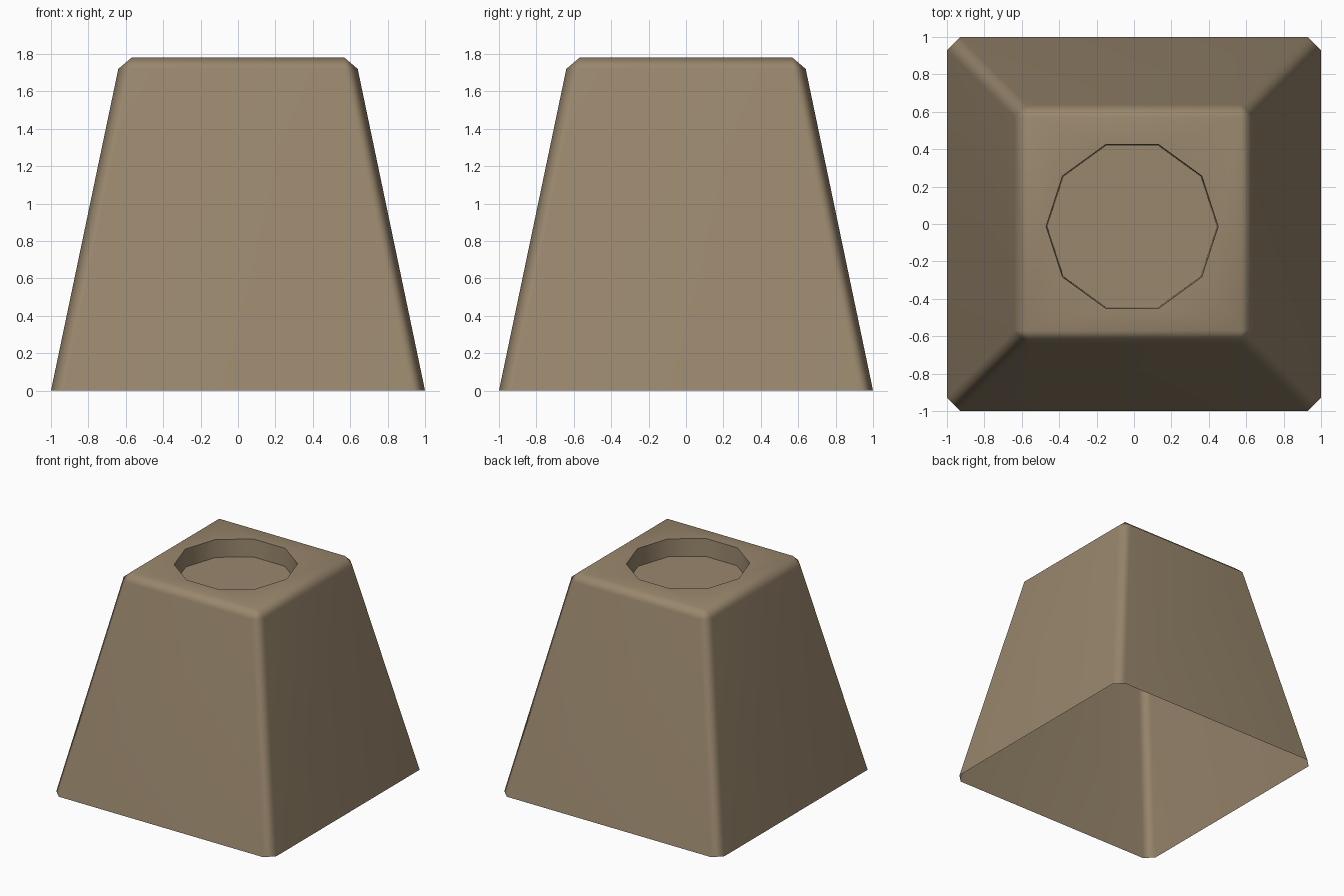
import bpy, bmesh, math

if "Cube" in bpy.data.objects:
    bpy.data.objects.remove(bpy.data.objects["Cube"])

TOP_Z, SHOULDER_Z, BEVEL = 1.78, 1.72, 0.07
TOP_HALF = 0.57
HOLE_R, HOLE_DEPTH, HOLE_X, HOLE_Y = 0.46, 0.145, -0.01, -0.013

bm = bmesh.new()


def quarter_turns(points, z):
    """Repeat points four times around z."""
    out = []
    for k in range(4):
        c, s = (1, 0, -1, 0)[k], (0, 1, 0, -1)[k]
        out += [bm.verts.new((c * x - s * y, s * x + c * y, z)) for x, y in points]
    return out


def chamfered_ring(half, z):
    return quarter_turns([(half, BEVEL - half), (half, half - BEVEL)], z)


def decagon(r, z):
    return [bm.verts.new((HOLE_X + r * math.cos(math.tau * i / 10),
                          HOLE_Y + r * math.sin(math.tau * i / 10), z))
            for i in range(10)]


def bridge(a, b):
    n = len(a)
    for i in range(n):
        j = (i + 1) % n
        bm.faces.new((a[i], a[j], b[j], b[i]))


# tapered walls, open underneath
base = chamfered_ring(1.0, 0)
shoulder = chamfered_ring(0.64, SHOULDER_Z)
bridge(base, shoulder)

# chamfer around the top
top = quarter_turns([(TOP_HALF, TOP_HALF)], TOP_Z)
for k in range(4):
    bm.faces.new((shoulder[2 * k], shoulder[2 * k + 1], top[k], top[k - 1]))
    bm.faces.new((shoulder[2 * k + 1], shoulder[(2 * k + 2) % 8], top[k]))

# ten-sided recess
rim = decagon(HOLE_R, TOP_Z)
floor = decagon(HOLE_R - 0.005, TOP_Z - HOLE_DEPTH)
bridge(floor, rim)
bm.faces.new(floor)

# flat top around the recess
edges = []
for loop in (top, rim):
    for i, v in enumerate(loop):
        w = loop[(i + 1) % len(loop)]
        edges.append(bm.edges.get((v, w)) or bm.edges.new((v, w)))
bmesh.ops.triangle_fill(bm, use_beauty=True, use_dissolve=False,
                        edges=edges, normal=(0, 0, 1))

bmesh.ops.recalc_face_normals(bm, faces=bm.faces[:])
mesh = bpy.data.meshes.new("tapered_block")
bm.to_mesh(mesh)
bm.free()

block = bpy.data.objects.new("tapered_block", mesh)
bpy.context.collection.objects.link(block)

tan = bpy.data.materials.new("tan_brown")
tan.diffuse_color = (0.319, 0.242, 0.153, 1)
tan.use_nodes = True
tan.node_tree.nodes["Principled BSDF"].inputs["Base Color"].default_value = tan.diffuse_color
mesh.materials.append(tan)

# soft shading across the chamfers, sharp recess edges
bpy.context.view_layer.objects.active = block
block.select_set(True)
bpy.ops.object.shade_smooth_by_angle(angle=math.radians(65))
weighted = block.modifiers.new("weighted_normals", 'WEIGHTED_NORMAL')
weighted.keep_sharp = True
